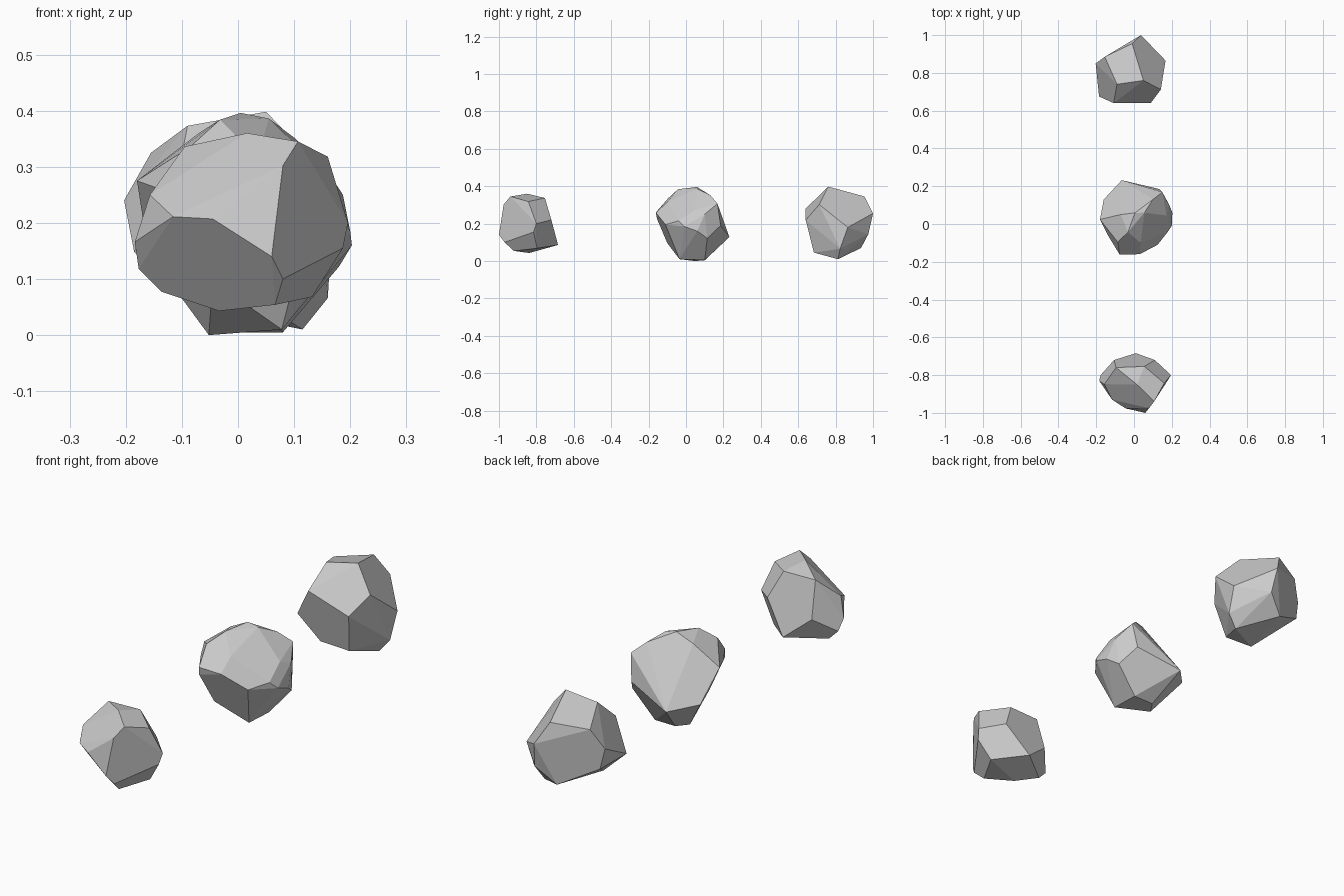
import bpy, bmesh
from math import radians


def chipped_rock(name, corners):
    """Wrap a convex skin round the corners and merge nearly flat triangles into facets."""
    bm = bmesh.new()
    for co in corners:
        bm.verts.new(co)
    hull = bmesh.ops.convex_hull(bm, input=bm.verts[:])
    spare = {g for key in ("geom_interior", "geom_unused") for g in hull[key]
             if isinstance(g, bmesh.types.BMVert)}
    bmesh.ops.delete(bm, geom=list(spare), context='VERTS')
    bmesh.ops.dissolve_limit(bm, angle_limit=radians(8), verts=bm.verts[:], edges=bm.edges[:])
    bmesh.ops.recalc_face_normals(bm, faces=bm.faces[:])
    mesh = bpy.data.meshes.new(name)
    bm.to_mesh(mesh)
    bm.free()
    obj = bpy.data.objects.new(name, mesh)
    bpy.context.collection.objects.link(obj)
    return obj


# Front rock: big undercut face at the front left, small top facet
chipped_rock("front_rock", [
    (.06, -1, .14), (-.045, -.976, .207), (-.116, -.93, .211),
    (-.184, -.83, .166), (-.177, -.80, .118), (-.136, -.795, .077),
    (-.034, -.838, .043), (.066, -.92, .054), (.08, -.97, .10),
    (.08, -.975, .302), (.107, -.939, .345), (.16, -.843, .318),
    (.016, -.85, .36), (.055, -.754, .337), (-.095, -.76, .336),
    (-.157, -.848, .25), (.196, -.80, .20), (.187, -.815, .155),
    (.132, -.796, .068), (.01, -.684, .086), (-.105, -.72, .18),
    (.11, -.72, .22)])

# Middle rock: the roundest, with many small facets
chipped_rock("middle_rock", [
    (.005, .059, .396), (.055, .06, .386), (.10, .13, .352),
    (-.032, -.043, .384), (-.086, -.096, .335), (.03, -.16, .257),
    (-.076, -.161, .26), (-.08, -.155, .225), (-.045, -.10, .096),
    (.078, -.035, .01), (-.052, .047, 0), (-.018, .10, .004),
    (.08, .10, .005), (.02, .165, .068), (.18, .114, .122),
    (.203, .06, .16), (.20, -.01, .185), (.187, .10, .25),
    (.15, .168, .307), (-.065, .232, .128), (-.18, .024, .275),
    (-.16, .13, .147), (-.07, .05, .36), (.135, .185, .19),
    (.125, -.11, .195), (.18, -.04, .215), (.172, .045, .272),
    (.035, -.10, .315), (-.138, -.06, .26)])

# Back rock: the boldest, with large flat facets
chipped_rock("back_rock", [
    (.05, .76, .398), (-.09, .74, .373), (-.108, .64, .28),
    (-.185, .675, .148), (.088, .64, .219), (.142, .712, .302),
    (.06, .684, .045), (.115, .813, .01), (.16, .824, .066),
    (.167, .865, .18), (.037, 1, .255), (-.01, .955, .345),
    (-.203, .85, .24), (-.185, .86, .15), (-.155, .885, .325),
    (-.08, .685, .05), (-.03, .936, .07), (.05, .975, .144)])
